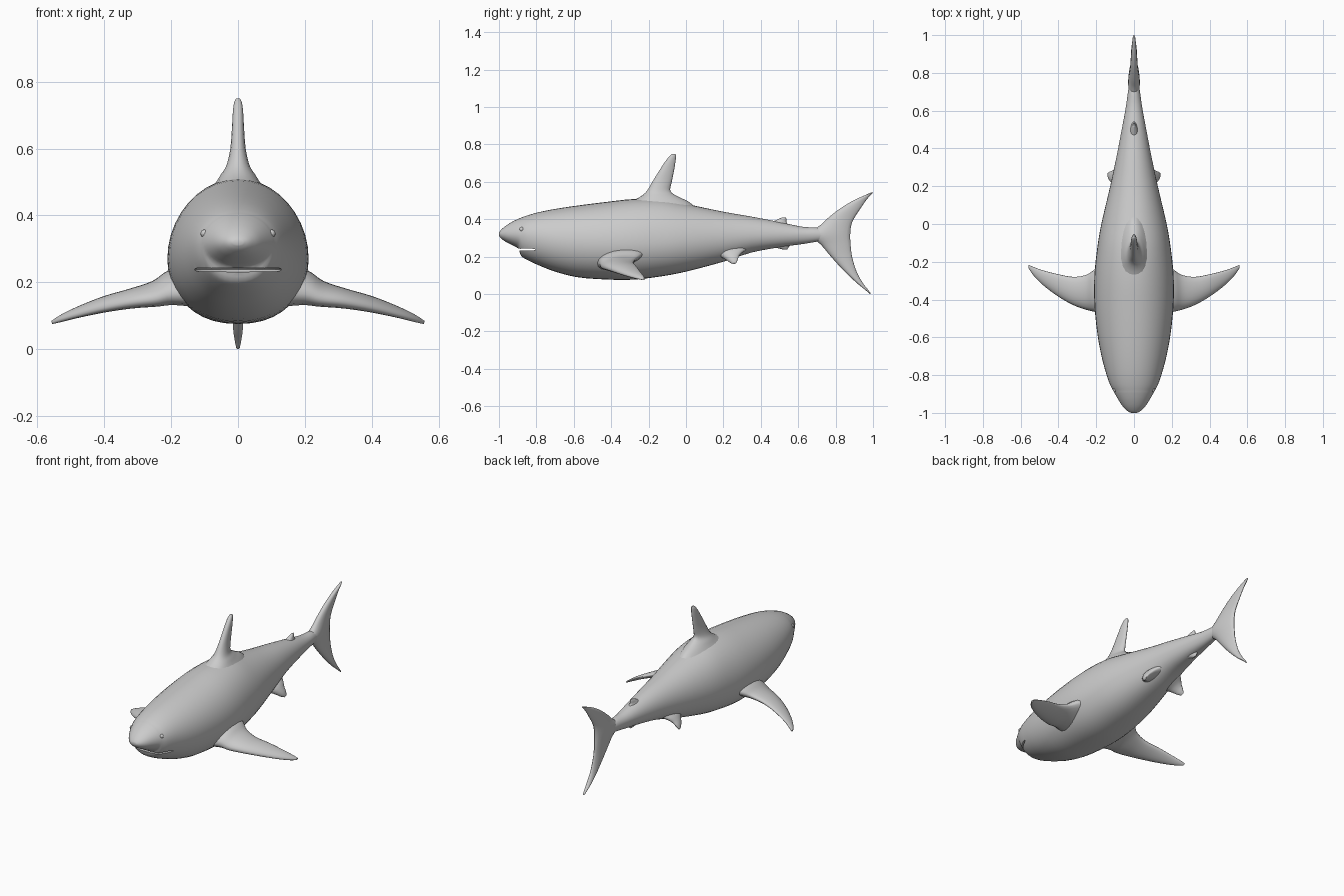
import bpy, bmesh, math
from mathutils import Vector

if "Cube" in bpy.data.objects:
    bpy.data.objects.remove(bpy.data.objects["Cube"])


def resample(rows, n):
    """Catmull-Rom through rows of numbers, n steps between each pair."""
    out = []
    for i in range(len(rows) - 1):
        a, b, c, d = (rows[max(i - 1, 0)], rows[i], rows[i + 1],
                      rows[min(i + 2, len(rows) - 1)])
        for k in range(n):
            t = k / n
            out.append([0.5 * (2 * q + (r - p) * t + (2 * p - 5 * q + 4 * r - s) * t * t
                               + (3 * q - p - 3 * r + s) * t ** 3)
                        for p, q, r, s in zip(a, b, c, d)])
    out.append(list(rows[-1]))
    return out


def finish(obj, angle=60):
    bpy.ops.object.select_all(action='DESELECT')
    obj.select_set(True)
    bpy.context.view_layer.objects.active = obj
    bpy.ops.object.shade_smooth_by_angle(angle=math.radians(angle))


def loft(name, rings, mirror=False):
    bm = bmesh.new()
    loops = [[bm.verts.new(p) for p in ring] for ring in rings]
    n = len(loops[0])
    for a, b in zip(loops, loops[1:]):
        for i in range(n):
            j = (i + 1) % n
            bm.faces.new((a[i], a[j], b[j], b[i]))
    bm.faces.new(loops[0])
    bm.faces.new(loops[-1])
    bmesh.ops.recalc_face_normals(bm, faces=bm.faces)
    mesh = bpy.data.meshes.new(name)
    bm.to_mesh(mesh)
    bm.free()
    obj = bpy.data.objects.new(name, mesh)
    bpy.context.collection.objects.link(obj)
    finish(obj)
    if mirror:
        obj.modifiers.new("Mirror", 'MIRROR')
    return obj


def fin(name, sections, normal, mirror=False, sides=20):
    """Section: lead xyz, trail xyz, half thickness along normal."""
    rings = []
    for s in resample(sections, 4):
        lead, trail, t = Vector(s[:3]), Vector(s[3:6]), s[6]
        ring = []
        for k in range(sides):
            a = 2 * math.pi * k / sides
            u = (1 - math.cos(a)) / 2
            ring.append(lead.lerp(trail, u) + Vector(normal) * t * math.sin(a) * (1.15 - 0.4 * u))
        rings.append(ring)
    return loft(name, rings, mirror)


def flat_fin(name, rows):
    """Fin in the centre plane; row: z, lead y, trail y, half thickness, trail z offset."""
    return fin(name, [(0, y0, z, 0, y1, z + dz, t) for z, y0, y1, t, dz in rows], (1, 0, 0))


# Body: y, top z, bottom z, widest z, half width
stations = [
    (-1.0, .328, .312, .32, .015), (-.99, .342, .298, .32, .035),
    (-.965, .364, .28, .32, .06), (-.93, .386, .262, .32, .083),
    (-.897, .402, .243, .318, .102), (-.882, .408, .205, .315, .11),
    (-.85, .42, .183, .31, .127), (-.79, .437, .155, .3, .148),
    (-.7, .455, .12, .285, .172), (-.58, .473, .09, .275, .194),
    (-.43, .492, .078, .27, .209), (-.28, .508, .077, .27, .21),
    (-.13, .508, .095, .275, .195), (0, .482, .12, .285, .173),
    (.2, .44, .173, .3, .126), (.35, .414, .222, .31, .094),
    (.5, .385, .25, .315, .065), (.62, .36, .267, .317, .043),
    (.7, .355, .28, .318, .032), (.78, .34, .295, .318, .02)]
rings = []
for y, top, bot, mid, w in resample(stations, 3):
    ring = []
    for k in range(40):
        c, s = math.cos(2 * math.pi * k / 40), math.sin(2 * math.pi * k / 40)
        x = math.copysign(abs(c) ** (1 if s > 0 else .88), c)
        z = mid + (top - mid if s > 0 else mid - bot) * s
        ring.append((w * x, y, z))
    rings.append(ring)
body = loft("body", rings)

# Mouth slit cut into the body
bpy.ops.mesh.primitive_uv_sphere_add(segments=32, ring_count=16, location=(0, -.825, .238))
cutter = bpy.context.object
cutter.name = "mouth_cutter"
cutter.scale = (.135, .085, .011)
cutter.hide_render = True
cut = body.modifiers.new("Mouth", 'BOOLEAN')
cut.object = cutter
cut.operation = 'DIFFERENCE'
cut.solver = 'EXACT'
bpy.context.view_layer.update()
bpy.context.view_layer.objects.active = body
bpy.ops.object.modifier_apply(modifier=cut.name)
bpy.data.objects.remove(cutter)
finish(body, 45)

# Dorsal fin with flared root
flat_fin("dorsal_fin", [
    (.44, -.34, .07, .115, 0), (.49, -.3, .02, .075, 0), (.52, -.245, -.04, .055, 0),
    (.55, -.21, -.083, .036, 0), (.6, -.18, -.076, .024, 0), (.66, -.143, -.064, .019, 0),
    (.71, -.11, -.056, .016, 0), (.738, -.088, -.053, .012, 0), (.75, -.075, -.056, .006, 0)])

# Tail fin
flat_fin("tail_fin", [
    (.001, .982, .988, .005, .003), (.025, .955, .972, .01, 0), (.06, .912, .945, .015, 0),
    (.12, .848, .912, .018, 0), (.2, .775, .888, .021, 0), (.265, .72, .88, .026, 0),
    (.318, .66, .878, .032, 0), (.37, .72, .884, .026, 0), (.41, .763, .902, .021, 0),
    (.46, .828, .935, .017, 0), (.5, .895, .962, .013, 0), (.53, .96, .988, .009, 0),
    (.543, .99, 1.0, .005, 0)])

# Small second dorsal and anal fins
flat_fin("second_dorsal_fin", [
    (.365, .42, .55, .03, 0), (.385, .46, .537, .018, 0), (.4, .492, .537, .011, 0),
    (.41, .515, .533, .005, 0)])
flat_fin("anal_fin", [
    (.275, .42, .57, .03, 0), (.255, .45, .552, .02, 0), (.245, .49, .546, .012, 0),
    (.238, .52, .54, .005, 0)])

# Pectoral fins
fin("pectoral_fins", [
    (.12, -.49, .165, .12, -.19, .235, .065), (.2, -.467, .165, .2, -.235, .21, .05),
    (.25, -.455, .15, .25, -.268, .187, .036), (.32, -.43, .14, .32, -.28, .167, .028),
    (.4, -.385, .124, .4, -.266, .148, .022), (.48, -.325, .103, .48, -.246, .12, .015),
    (.53, -.275, .088, .53, -.228, .097, .01), (.557, -.236, .079, .557, -.217, .081, .005)],
    (.2, 0, .98), mirror=True)

# Pelvic fins
fin("pelvic_fins", [
    (.06, .15, .215, .06, .33, .245, .035), (.092, .185, .205, .092, .302, .225, .026),
    (.112, .21, .19, .112, .284, .205, .02), (.128, .232, .173, .128, .277, .185, .014),
    (.138, .25, .163, .138, .27, .168, .006)],
    (.6, 0, .8), mirror=True)

# Eyes
bm = bmesh.new()
bmesh.ops.create_uvsphere(bm, u_segments=16, v_segments=10, radius=.012)
bmesh.ops.translate(bm, verts=bm.verts, vec=(.1, -.878, .346))
mesh = bpy.data.meshes.new("eyes")
bm.to_mesh(mesh)
bm.free()
eyes = bpy.data.objects.new("eyes", mesh)
bpy.context.collection.objects.link(eyes)
finish(eyes)
eyes.modifiers.new("Mirror", 'MIRROR')
